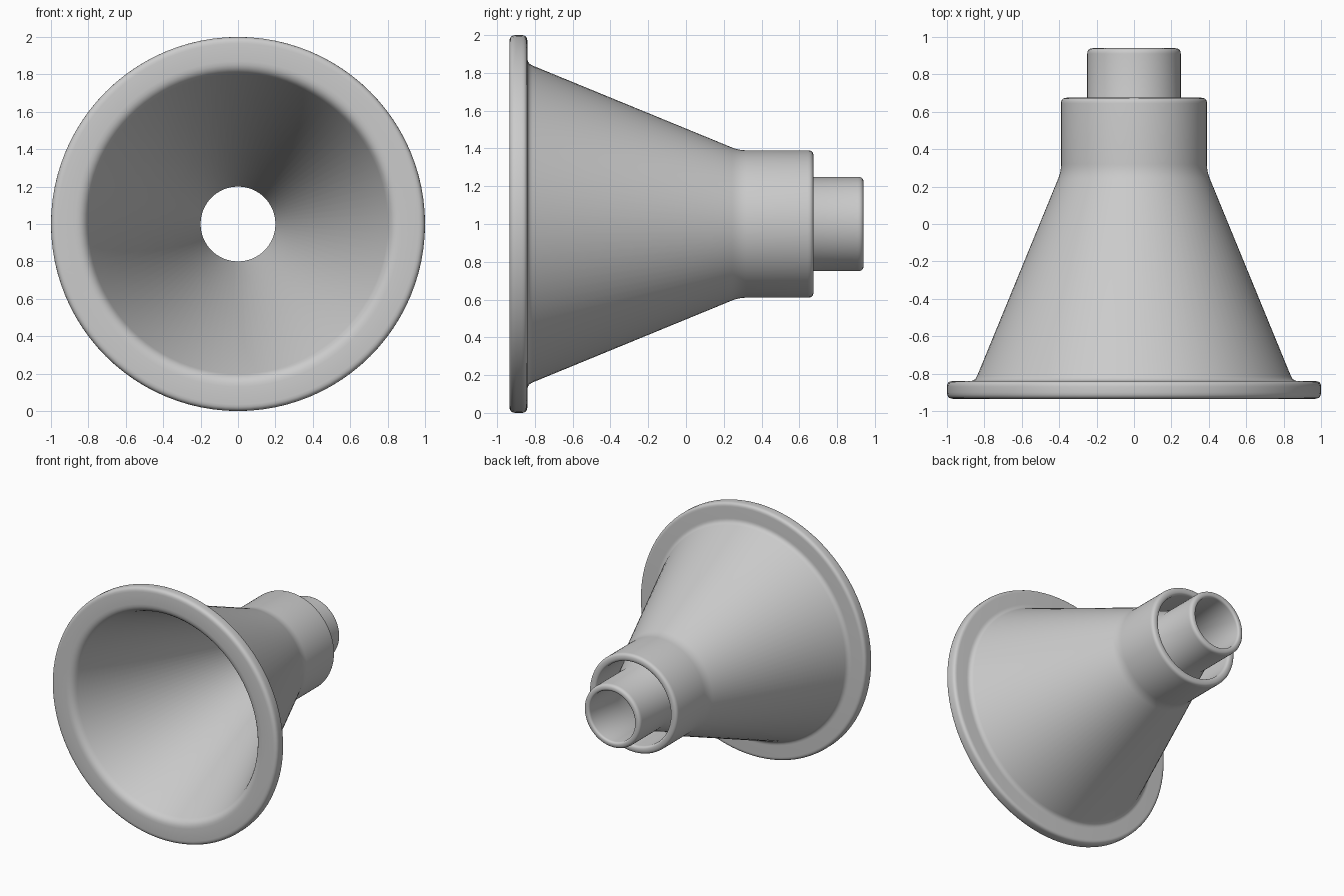
import bpy, bmesh
from math import tau, radians
from mathutils import Vector

cube = bpy.data.objects.get("Cube")
if cube:
    bpy.data.objects.remove(cube)

SEGMENTS = 96

# Closed wall section: (distance along y, radius, corner rounding)
section = [
    (-0.935, 1.00, 0.035), (-0.84, 1.00, 0.03),   # flange edge
    (-0.84, 0.85, 0.03), (0.28, 0.39, 0.04),      # outer cone
    (0.675, 0.39, 0.03), (0.675, 0.33, 0.025),    # sleeve rim
    (0.36, 0.33, 0), (0.56, 0.25, 0),             # gap around the tube
    (0.94, 0.25, 0.03), (0.94, 0.20, 0.02),       # tube rim
    (0.59, 0.20, 0), (-0.935, 0.82, 0.05),        # bore and inner cone
]


def rounded(points, steps=5):
    """Replace each corner of a closed outline by a short curve."""
    outline = []
    for i, (y, r, size) in enumerate(points):
        corner = Vector((y, r))
        if not size:
            outline.append(corner)
            continue
        before = Vector(points[i - 1][:2])
        after = Vector(points[(i + 1) % len(points)][:2])
        a = corner + (before - corner).normalized() * size
        b = corner + (after - corner).normalized() * size
        for k in range(steps + 1):
            t = k / steps
            outline.append(a * (1 - t) ** 2 + corner * 2 * t * (1 - t) + b * t ** 2)
    return outline


# Turn the section about the y axis
bm = bmesh.new()
verts = [bm.verts.new((0, p.x, p.y)) for p in rounded(section)]
edges = [bm.edges.new((verts[i - 1], verts[i])) for i in range(len(verts))]
bmesh.ops.spin(bm, geom=verts + edges, cent=(0, 0, 0), axis=(0, 1, 0),
               angle=tau, steps=SEGMENTS, use_merge=True)
bmesh.ops.remove_doubles(bm, verts=bm.verts[:], dist=0.0001)
bmesh.ops.recalc_face_normals(bm, faces=bm.faces[:])
mesh = bpy.data.meshes.new("funnel_horn")
bm.to_mesh(mesh)
bm.free()

# Plain grey finish
grey = bpy.data.materials.new("light_grey")
grey.use_nodes = True
grey.diffuse_color = (0.6, 0.6, 0.6, 1)
grey.node_tree.nodes["Principled BSDF"].inputs["Base Color"].default_value = (0.6, 0.6, 0.6, 1)
mesh.materials.append(grey)

horn = bpy.data.objects.new("funnel_horn", mesh)
horn.location.z = 1
bpy.context.collection.objects.link(horn)
bpy.ops.object.select_all(action="DESELECT")
horn.select_set(True)
bpy.context.view_layer.objects.active = horn
bpy.ops.object.shade_smooth_by_angle(angle=radians(35))
